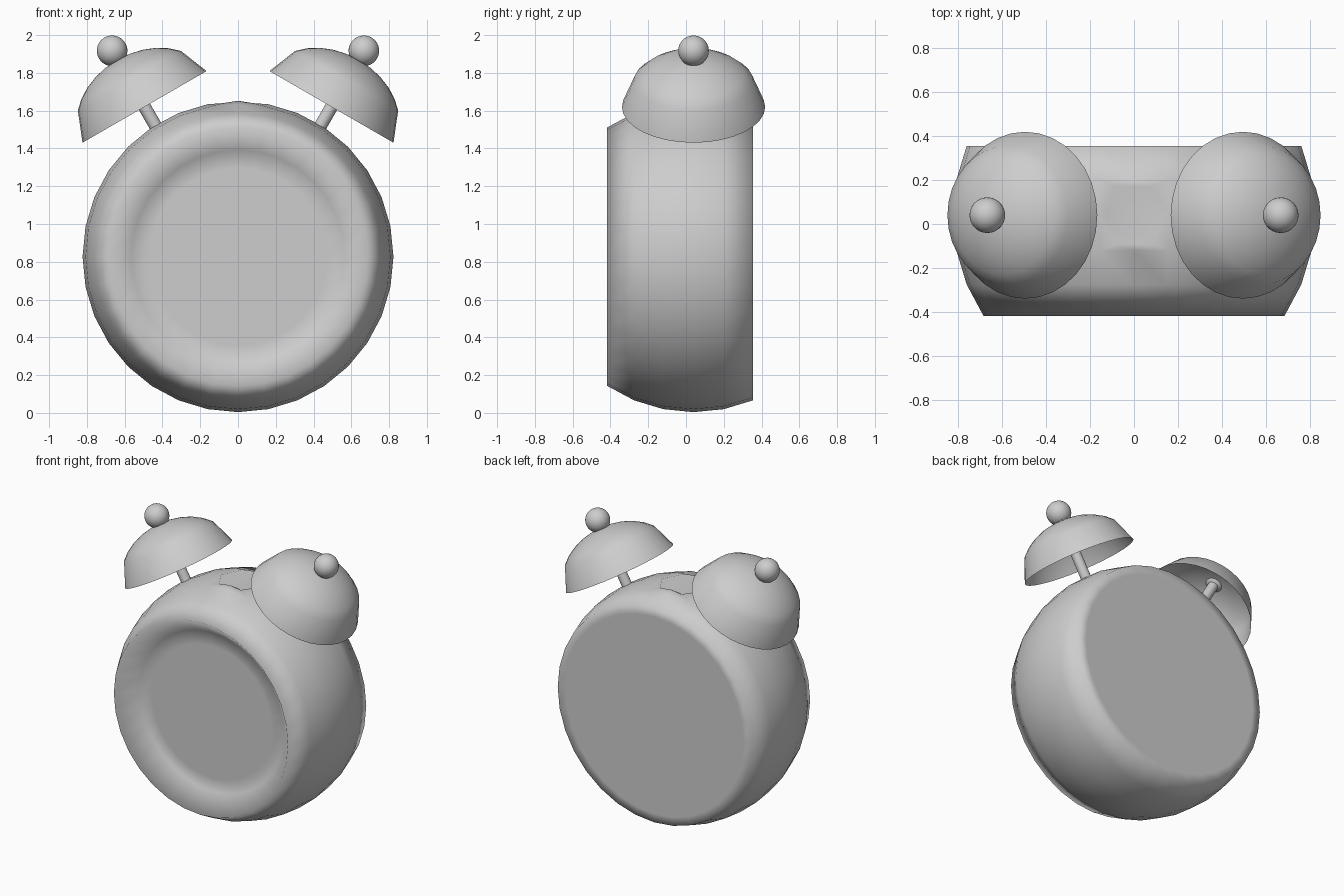
import bpy, bmesh
from math import sin, cos, pi, radians
from mathutils import Matrix, Vector

cube = bpy.data.objects.get("Cube")
if cube:
    bpy.data.objects.remove(cube, do_unlink=True)

SHADE = (0.61, 0.61, 0.61, 1)
grey = bpy.data.materials.new("plain_grey")
grey.use_nodes = True
grey.diffuse_color = SHADE
grey.node_tree.nodes["Principled BSDF"].inputs["Base Color"].default_value = SHADE

SEGS = 32
STEP = 2 * pi / SEGS


def finish(name, bm, matrix):
    """Turn a bmesh into a smooth grey object placed by a matrix."""
    bmesh.ops.recalc_face_normals(bm, faces=bm.faces)
    for f in bm.faces:
        f.smooth = True
    mesh = bpy.data.meshes.new(name)
    bm.to_mesh(mesh)
    bm.free()
    mesh.transform(matrix)
    mesh.materials.append(grey)
    obj = bpy.data.objects.new(name, mesh)
    bpy.context.collection.objects.link(obj)
    return obj


def lathe(profile):
    """Revolve (radius, height) points around local z, starting at +y."""
    bm = bmesh.new()
    rings = [[bm.verts.new((r * sin(i * STEP), r * cos(i * STEP), h))
              for i in range(SEGS)] for r, h in profile]
    for low, high in zip(rings, rings[1:]):
        for i in range(SEGS):
            j = (i + 1) % SEGS
            bm.faces.new((low[i], low[j], high[j], high[i]))
    bmesh.ops.remove_doubles(bm, verts=bm.verts, dist=0.0005)
    return bm


# Clock body: truncated ball with a flat back and a shallow dished dial
R = 0.823
DIAL = 0.33
band = [(R * cos(k * STEP), R * sin(k * STEP)) for k in range(-2, 4)]
back_r, back_h = band[0]
profile = [(0, back_h), (back_r - 0.06, back_h)] + band
profile += [(0.565, DIAL), (0.47, DIAL), (0, DIAL)]
body = lathe(profile)

# Hexagonal V-shaped dent with a slight lip, around the topmost vertex
top = min(body.verts, key=lambda v: (v.co - Vector((0, R, 0))).length)
patch = list(top.link_faces)
bmesh.ops.inset_region(body, faces=patch, thickness=0.03, use_even_offset=True)
for v in {v for f in patch for v in f.verts}:
    if abs(v.co.z) < 0.05:
        v.co.y -= 0.08
    else:
        v.co.y += 0.015
        v.co.x *= 0.65
finish("clock_body", body,
       Matrix.Translation((0, 0.04, 0.827)) @ Matrix.Rotation(radians(90), 4, 'X'))

# Bells: squashed open domes with a stem below and a knob on top
for side, s in (("left", 1), ("right", -1)):
    place = Matrix.Translation((s * 0.495, 0.04, 1.62)) @ Matrix.Rotation(s * radians(30), 4, 'Y')

    angles = [0] + [k * pi / 16 for k in range(3, 9)]
    finish(side + "_bell", lathe([(0.379 * cos(a), 0.288 * sin(a)) for a in angles]), place)

    stem = bmesh.new()
    bmesh.ops.create_cone(stem, cap_ends=False, segments=SEGS, radius1=0.034, radius2=0.034,
                          depth=0.48, matrix=Matrix.Translation((0, 0, 0.04)))
    finish(side + "_bell_stem", stem, place)

    knob = bmesh.new()
    bmesh.ops.create_uvsphere(knob, u_segments=SEGS, v_segments=16, radius=0.081,
                              matrix=Matrix.Translation((0, 0, 0.343)))
    finish(side + "_bell_knob", knob, place)
